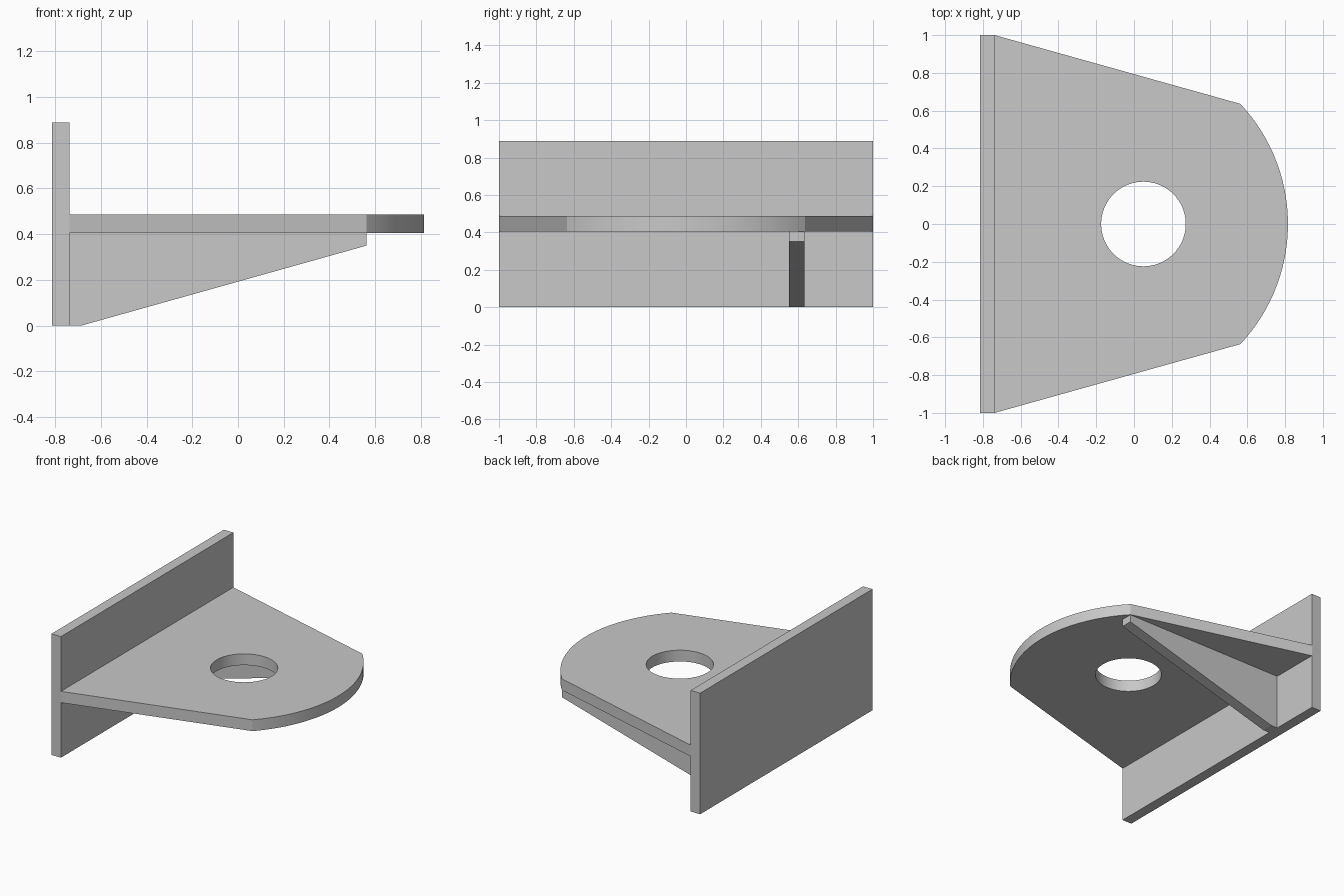
import bpy
import bmesh
import math
from mathutils import Vector

default = bpy.data.objects.get("Cube")
if default:
    bpy.data.objects.remove(default, do_unlink=True)

# Single plain grey finish
grey = bpy.data.materials.new("plain_grey")
grey.use_nodes = True
colour = (0.58, 0.58, 0.58, 1)
grey.diffuse_color = colour
grey.node_tree.nodes["Principled BSDF"].inputs["Base Color"].default_value = colour

# Main dimensions
WALL_BACK, WALL_FRONT, WALL_TOP = -0.815, -0.738, 0.889
PLATE_BOTTOM, PLATE_TOP = 0.404, 0.487
CORNER_X, CORNER_Y, NOSE_X = 0.563, 0.636, 0.815
HOLE_X, HOLE_RADIUS = 0.05, 0.224


def prism(name, outline, offset):
    """Extrude a closed outline along an offset into a solid part."""
    bm = bmesh.new()
    face = bm.faces.new([bm.verts.new(p) for p in outline])
    result = bmesh.ops.extrude_face_region(bm, geom=[face], use_keep_orig=True)
    moved = [v for v in result["geom"] if isinstance(v, bmesh.types.BMVert)]
    bmesh.ops.translate(bm, verts=moved, vec=Vector(offset))
    bmesh.ops.recalc_face_normals(bm, faces=bm.faces)
    mesh = bpy.data.meshes.new(name)
    bm.to_mesh(mesh)
    bm.free()
    mesh.materials.append(grey)
    obj = bpy.data.objects.new(name, mesh)
    bpy.context.collection.objects.link(obj)
    return obj


def arc(cx, radius, start, end, steps, z):
    angles = [start + (end - start) * i / steps for i in range(steps + 1)]
    return [(cx + radius * math.cos(a), radius * math.sin(a), z) for a in angles]


# Upright wall
prism("upright_wall",
      [(WALL_BACK, -1, 0), (WALL_FRONT, -1, 0),
       (WALL_FRONT, 1, 0), (WALL_BACK, 1, 0)], (0, 0, WALL_TOP))

# Tapered shelf plate with a rounded nose
sagitta = NOSE_X - CORNER_X
nose_radius = (CORNER_Y ** 2 + sagitta ** 2) / (2 * sagitta)
half_angle = math.asin(CORNER_Y / nose_radius)
nose = arc(NOSE_X - nose_radius, nose_radius, -half_angle, half_angle, 48, PLATE_BOTTOM)
plate = prism("shelf_plate",
              [(WALL_FRONT, -1, PLATE_BOTTOM)] + nose + [(WALL_FRONT, 1, PLATE_BOTTOM)],
              (0, 0, PLATE_TOP - PLATE_BOTTOM))

# Round hole through the plate
cutter = prism("hole_cutter",
               arc(HOLE_X, HOLE_RADIUS, 0, math.tau, 72, PLATE_BOTTOM - 0.1)[:-1],
               (0, 0, 0.3))
cutter.hide_render = True
cut = plate.modifiers.new("hole", "BOOLEAN")
cut.operation = "DIFFERENCE"
cut.solver = "EXACT"
cut.object = cutter
bpy.ops.object.select_all(action="DESELECT")
plate.select_set(True)
bpy.context.view_layer.objects.active = plate
bpy.ops.object.modifier_apply(modifier=cut.name)
bpy.data.objects.remove(cutter, do_unlink=True)
bpy.ops.object.shade_smooth_by_angle(angle=math.radians(20))

# Single tapered rib under one edge of the plate
RIB_INNER, RIB_OUTER = 0.55, 0.633
prism("support_rib",
      [(x, RIB_INNER, z) for x, z in
       [(WALL_FRONT, 0), (-0.685, 0), (CORNER_X, 0.35),
        (CORNER_X, PLATE_BOTTOM), (WALL_FRONT, PLATE_BOTTOM)]],
      (0, RIB_OUTER - RIB_INNER, 0))
